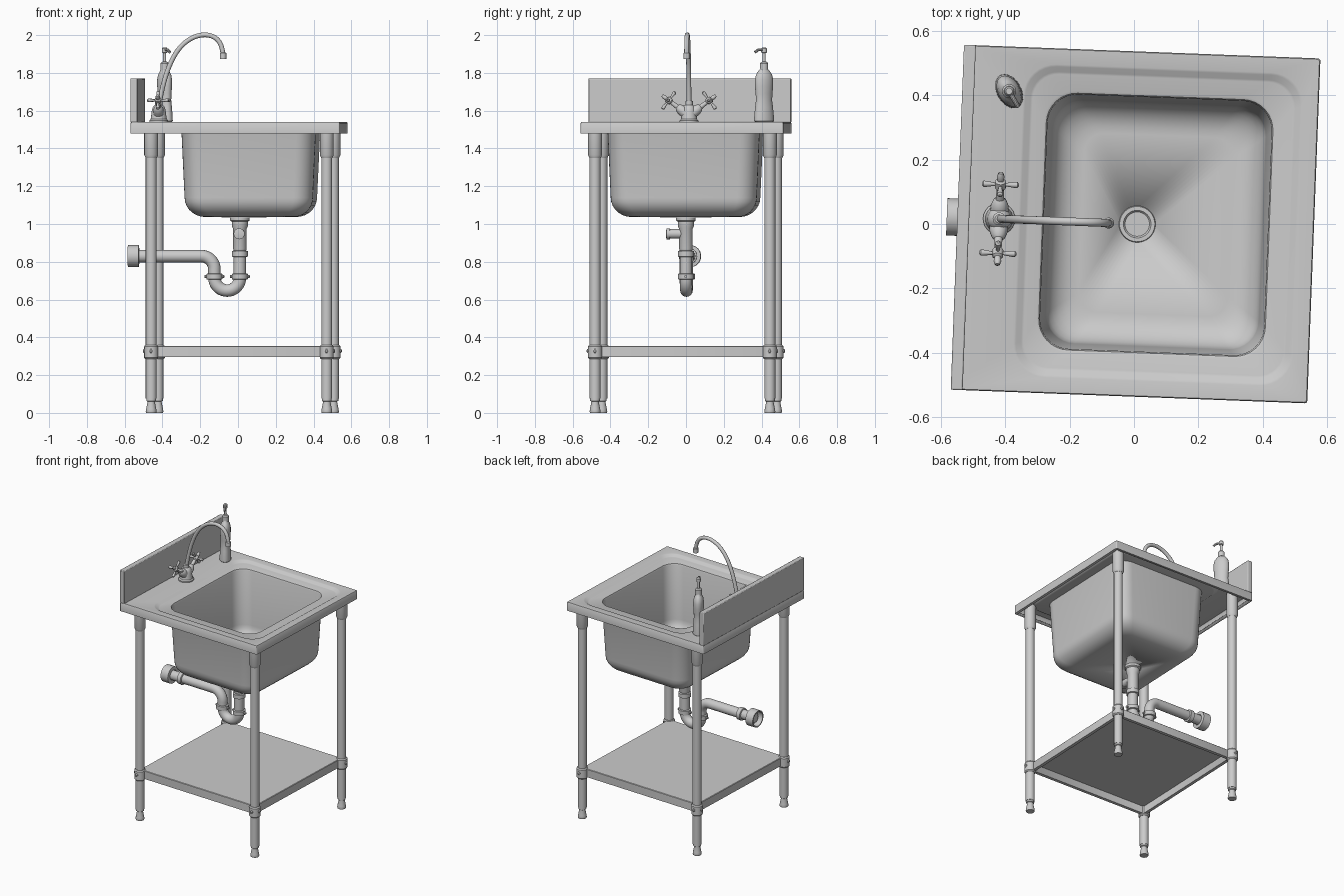
import bpy, bmesh, math
from mathutils import Matrix, Vector

if "Cube" in bpy.data.objects:
    bpy.data.objects.remove(bpy.data.objects["Cube"])

def add(name, bm):
    me = bpy.data.meshes.new(name)
    bmesh.ops.recalc_face_normals(bm, faces=bm.faces) if name != "counter_and_basin" else None
    bm.to_mesh(me)
    bm.free()
    ob = bpy.data.objects.new(name, me)
    bpy.context.collection.objects.link(ob)
    return ob

def loft(bm, loops, closed=False):
    rings = [[bm.verts.new(p) for p in lp] for lp in loops]
    n = len(rings[0])
    for a, b in zip(rings, rings[1:] + (rings[:1] if closed else [])):
        for i in range(n):
            j = (i + 1) % n
            bm.faces.new((a[i], a[j], b[j], b[i]))
    return rings

def lathe(name, profile, start, direction=(0, 0, 1), seg=24, hollow=False, scale=(1, 1), spin=0):
    """Revolve (radius, distance) points around an axis; hollow closes the profile on itself."""
    bm = bmesh.new()
    loops = [[(r * scale[0] * math.cos(2 * math.pi * i / seg),
               r * scale[1] * math.sin(2 * math.pi * i / seg), h) for i in range(seg)] for r, h in profile]
    rings = loft(bm, loops, hollow)
    if not hollow:
        bm.faces.new(rings[0])
        bm.faces.new(rings[-1])
    q = Vector(direction).to_track_quat('Z', 'Y').to_matrix().to_4x4()
    bm.transform(Matrix.Translation(start) @ q @ Matrix.Rotation(spin, 4, 'Z'))
    return add(name, bm)

def tube(name, pts, r, kind='POLY', res=6):
    cu = bpy.data.curves.new(name, 'CURVE')
    cu.dimensions = '3D'
    cu.bevel_depth, cu.bevel_resolution, cu.use_fill_caps = r, res, True
    sp = cu.splines.new(kind)
    sp.points.add(len(pts) - 1)
    for p, co in zip(sp.points, pts):
        p.co = (*co, 1)
    if kind == 'NURBS':
        sp.order_u, sp.use_endpoint_u, sp.resolution_u = 4, True, 8
    tmp = bpy.data.objects.new("tmp", cu)
    bpy.context.collection.objects.link(tmp)
    dg = bpy.context.evaluated_depsgraph_get()
    me = bpy.data.meshes.new_from_object(tmp.evaluated_get(dg))
    bpy.data.objects.remove(tmp)
    ob = bpy.data.objects.new(name, me)
    bpy.context.collection.objects.link(ob)
    return ob

def box(name, x0, x1, y0, y1, z0, z1, bevel=0.004):
    bm = bmesh.new()
    bmesh.ops.create_cube(bm, size=1)
    bm.transform(Matrix.Translation(((x0 + x1) / 2, (y0 + y1) / 2, (z0 + z1) / 2))
                 @ Matrix.Diagonal((x1 - x0, y1 - y0, z1 - z0, 1)))
    ob = add(name, bm)
    m = ob.modifiers.new("bevel", 'BEVEL')
    m.width, m.segments = bevel, 2
    return ob

def rrect(x0, x1, hy, r, z, n=8):
    """Rounded rectangle, counter-clockwise."""
    pts = []
    for k, (cx, cy) in enumerate(((x1 - r, hy - r), (x0 + r, hy - r), (x0 + r, r - hy), (x1 - r, r - hy))):
        for i in range(n + 1):
            a = math.pi / 2 * (k + i / n)
            pts.append((cx + r * math.cos(a), cy + r * math.sin(a), z))
    return pts

def arc(cx, cz, r, a0, a1, n=12):
    return [(cx + r * math.cos(math.radians(a0 + (a1 - a0) * i / n)), 0,
             cz + r * math.sin(math.radians(a0 + (a1 - a0) * i / n))) for i in range(n + 1)]

# counter sheet: folded lip, pressed step, tapered basin with rounded bottom
loops = [rrect(-.53, .54, .517, .003, 1.481), rrect(-.55, .56, .537, .008, 1.48),
         rrect(-.55, .56, .537, .008, 1.535), rrect(-.547, .557, .534, .008, 1.54),
         rrect(-.36, .51, .487, .10, 1.54), rrect(-.353, .503, .48, .095, 1.538),
         rrect(-.337, .487, .464, .085, 1.527), rrect(-.33, .48, .457, .08, 1.525),
         rrect(-.292, .428, .407, .10, 1.525), rrect(-.285, .421, .40, .095, 1.522),
         rrect(-.281, .417, .396, .092, 1.512)]
for i in range(8):
    a = math.pi / 2 * i / 7
    d, z = .017 + .10 * (1 - math.cos(a)), 1.14 - .095 * math.sin(a)
    loops.append(rrect(-.281 + d, .417 - d, .396 - d, .092 - .3 * (d - .017), z))
loops.append(rrect(-.04, .06, .05, .0499, 1.043))
bm = bmesh.new()
loft(bm, loops)
bmesh.ops.recalc_face_normals(bm, faces=bm.faces)
bm.faces.ensure_lookup_table()
if bm.faces[36 * 3 + 4].normal.z < 0:
    bmesh.ops.reverse_faces(bm, faces=bm.faces)
sheet = add("counter_and_basin", bm)
m = sheet.modifiers.new("thickness", 'SOLIDIFY')
m.thickness, m.offset = .008, -1

box("backsplash", -.55, -.513, -.537, .537, 1.538, 1.77)

# drain strainer with punched holes
lathe("drain_ring", [(.038, 1.035), (.038, 1.043), (.043, 1.049), (.055, 1.049), (.057, 1.044), (.05, 1.035)],
      (.01, 0, 0), seg=32, hollow=True)
disc = lathe("drain_strainer", [(.04, 1.036), (.04, 1.042)], (.01, 0, 0), seg=32)
bm = bmesh.new()
for k in range(7):
    o = Vector((.01, 0, 1.04))
    if k:
        o += Vector((math.cos(k * math.pi / 3), math.sin(k * math.pi / 3), 0)) * .024
    bmesh.ops.create_cone(bm, cap_ends=True, segments=14, radius1=.009, radius2=.009, depth=.05,
                          matrix=Matrix.Translation(o))
cutter = add("hole_cutter", bm)
m = disc.modifiers.new("holes", 'BOOLEAN')
m.operation, m.object = 'DIFFERENCE', cutter
punched = bpy.data.meshes.new_from_object(disc.evaluated_get(bpy.context.evaluated_depsgraph_get()))
disc.modifiers.clear()
disc.data = punched
bpy.data.objects.remove(cutter)

# legs with sockets, shelf sleeves, screws and adjustable feet
LX, LY = (-.442, .488), (-.463, .463)
for x in LX:
    for y in LY:
        sx, sy = (1 if x > 0 else -1), (1 if y > 0 else -1)
        lathe("leg", [(.029, .075), (.029, 1.5)], (x, y, 0))
        lathe("leg_socket", [(.030, 1.35), (.037, 1.365), (.037, 1.525)], (x, y, 0))
        lathe("shelf_sleeve", [(.031, .285), (.037, .292), (.037, .352), (.031, .36)], (x, y, 0))
        lathe("leg_foot", [(.027, 0), (.029, .006), (.027, .02), (.02, .055), (.02, .06), (.026, .064), (.026, .08)], (x, y, 0))
        lathe("sleeve_screw", [(.011, 0), (.011, .005), (.006, .009)], (x, y + sy * .035, .328), (0, sy, 0), 12)
        lathe("sleeve_screw", [(.011, 0), (.011, .005), (.006, .009)], (x + sx * .035, y, .328), (sx, 0, 0), 12)

# lower shelf: tray with folded-down edges, open underneath
bm = bmesh.new()
rings = loft(bm, [rrect(LX[0] + i, LX[1] - i, LY[1] - i, .004, z, 2)
                  for i, z in ((.022, .36 - .012), (.022, .297), (.0, .297), (.0, .352), (.003, .355))])
bm.faces.new(rings[0])
bm.faces.new(rings[-1])
add("shelf", bm)

# waste pipe and trap
lathe("drain_tail", [(.052, 1.04), (.052, 1.018), (.043, 1.012), (.043, .99), (.036, .975), (.036, .87), (.033, .86)], (.01, 0, 0))
lathe("overflow_stub", [(.025, 0), (.025, .085), (.029, .085), (.029, .102), (.022, .104)], (.01, 0, .948), (0, -1, 0))
path = [(.01, 0, .92)] + arc(-.0575, .715, .0675, 0, -180, 18) + arc(-.195, .76, .07, 0, 90) + [(-.56, 0, .83)]
tube("trap_pipe", path, .033)
ring = [(.034, -.017), (.042, -.014), (.042, .014), (.034, .017)]
lathe("trap_nut", ring, (.01, 0, .842))
lathe("trap_nut", ring, (.01, 0, .722))
lathe("trap_nut", ring, (-.125, 0, .722))
lathe("pipe_clamp", ring, (-.45, 0, .83), (1, 0, 0))
for x, z in ((.01, .722), (-.125, .722)):
    for s in (-1, 1):
        lathe("nut_lug", [(.008, 0), (.008, .012)], (x + s * .04, 0, z), (s, 0, 0), 10)
lathe("clamp_lug", [(.01, 0), (.01, .02)], (-.45, 0, .785), (0, 0, 1), 10)
lathe("wall_cup", [(.036, 0), (.058, .002), (.058, .06), (.05, .06), (.05, .02), (.03, .02)],
      (-.523, 0, .83), (-1, 0, 0), 32, True)

# mixer tap
FX = -.42
lathe("tap_body", [(.05, 1.538), (.05, 1.548), (.043, 1.555), (.039, 1.58), (.036, 1.605), (.03, 1.622),
                   (.02, 1.63), (.02, 1.65), (.013, 1.655)], (FX, 0, 0))
tube("tap_spout", [(FX, 0, 1.62), (-.41, 0, 1.68), (-.385, 0, 1.80), (-.31, 0, 1.955), (-.19, 0, 2.015),
                   (-.095, 0, 1.985), (-.08, 0, 1.92), (-.079, 0, 1.88)], .0125, 'NURBS')
lathe("tap_nozzle", [(.013, .035), (.017, .03), (.017, 0), (.012, 0)], (-.079, 0, 1.874))
for s in (-1, 1):
    d = Vector((0, s * .8, .6))
    o = Vector((FX, 0, 1.574))
    lathe("tap_valve", [(.03, 0), (.028, .05), (.021, .07), (.013, .078), (.011, .115), (.017, .122), (.017, .145),
                        (.01, .15), (.012, .165), (.006, .178)], o, d, 16)
    for arm in (Vector((1, 0, 0)), Vector((0, -s * .6, .8))):
        lathe("tap_handle_arm", [(.004, -.058), (.0095, -.053), (.0095, -.045), (.0055, -.02), (.0055, .02),
                                 (.0095, .045), (.0095, .053), (.004, .058)], o + d * .134, arm, 12)

# soap bottle with pump
B, SPIN = Vector((-.404, .398, 0)), math.radians(-58)
lathe("soap_bottle", [(.05, 1.54), (.057, 1.545), (.056, 1.57), (.051, 1.62), (.046, 1.655), (.048, 1.69), (.052, 1.73),
                      (.052, 1.765), (.046, 1.79), (.034, 1.808), (.024, 1.818), (.022, 1.825)],
      B, seg=32, scale=(1, .66), spin=SPIN)
lathe("pump_collar", [(.022, 1.815), (.022, 1.85), (.016, 1.858), (.008, 1.86), (.008, 1.905),
                      (.015, 1.908), (.015, 1.928), (.01, 1.935)], B, seg=20)
nd = Vector((math.cos(SPIN), math.sin(SPIN), 0))
tube("pump_nozzle", [B + Vector((0, 0, 1.922)), B + nd * .035 + Vector((0, 0, 1.922)),
                     B + nd * .055 + Vector((0, 0, 1.91))], .0075, res=3)

# whole model sits slightly turned; smooth shading with sharp edges kept
bpy.ops.object.select_all(action='DESELECT')
for ob in bpy.context.scene.objects:
    ob.rotation_euler.z = math.radians(-2.2)
    ob.select_set(True)
    bpy.context.view_layer.objects.active = ob
bpy.ops.object.shade_smooth_by_angle(angle=math.radians(35))
